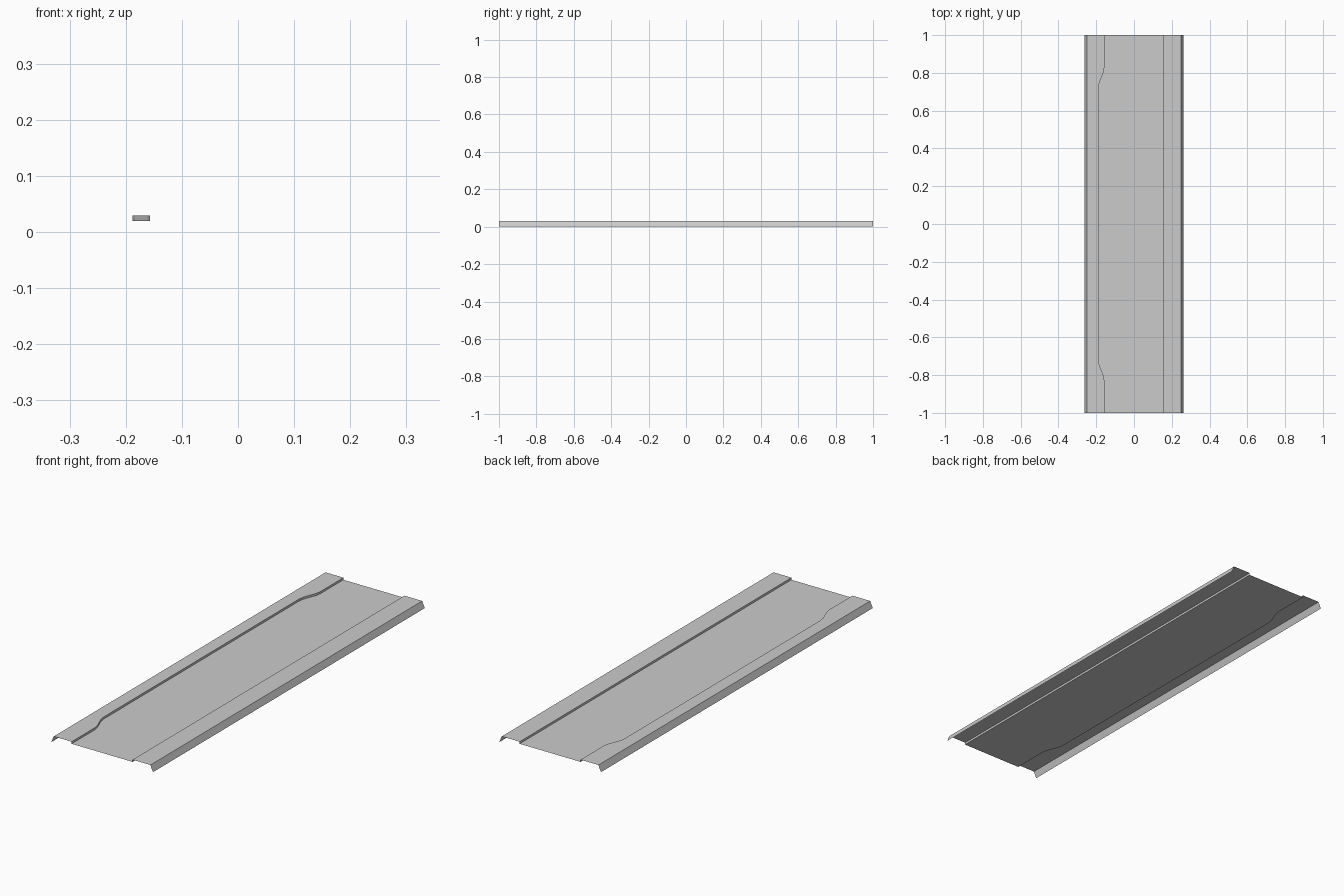
import bpy
import bmesh

if "Cube" in bpy.data.objects:
    bpy.data.objects.remove(bpy.data.objects["Cube"])

TOP, FLOOR = 0.03, 0.02      # raised side strips / recessed panel
OUT, FOLD, STEP, NOTCH = 0.262, 0.249, 0.157, 0.188

# Half of the left step line: (y, x); mirrored to the other end
half = [(0.72, -NOTCH), (0.745, -0.184), (0.775, -0.1725),
        (0.805, -0.161), (0.83, -STEP), (1.0, -STEP)]
jog = [(-y, x) for y, x in reversed(half)] + half
ys = [y for y, x in jog]


def rail(x, z):
    """Straight line along y at constant x and z."""
    return [(x, y, z) for y in ys]


def jog_rail(z):
    """Left step line with its notch."""
    return [(x, y, z) for y, x in jog]


def sheet(name, rails):
    """Open sheet lofted between rails listed from left to right."""
    bm = bmesh.new()
    rows = [[bm.verts.new(p) for p in r] for r in rails]
    for a, b in zip(rows, rows[1:]):
        for i in range(len(ys) - 1):
            bm.faces.new((a[i], b[i], b[i + 1], a[i + 1]))
    me = bpy.data.meshes.new(name)
    bm.to_mesh(me)
    bm.free()
    ob = bpy.data.objects.new(name, me)
    bpy.context.collection.objects.link(ob)
    return ob


# Left raised strip with sloping outer lip and notched inner step
sheet("left_rim", [rail(-OUT, 0), rail(-FOLD, TOP), jog_rail(TOP), jog_rail(FLOOR)])
# Recessed centre panel
sheet("centre_panel", [jog_rail(FLOOR), rail(STEP, FLOOR)])
# Right raised strip with straight inner step and sloping outer lip
sheet("right_rim", [rail(STEP, FLOOR), rail(STEP, TOP), rail(FOLD, TOP), rail(OUT, 0)])
